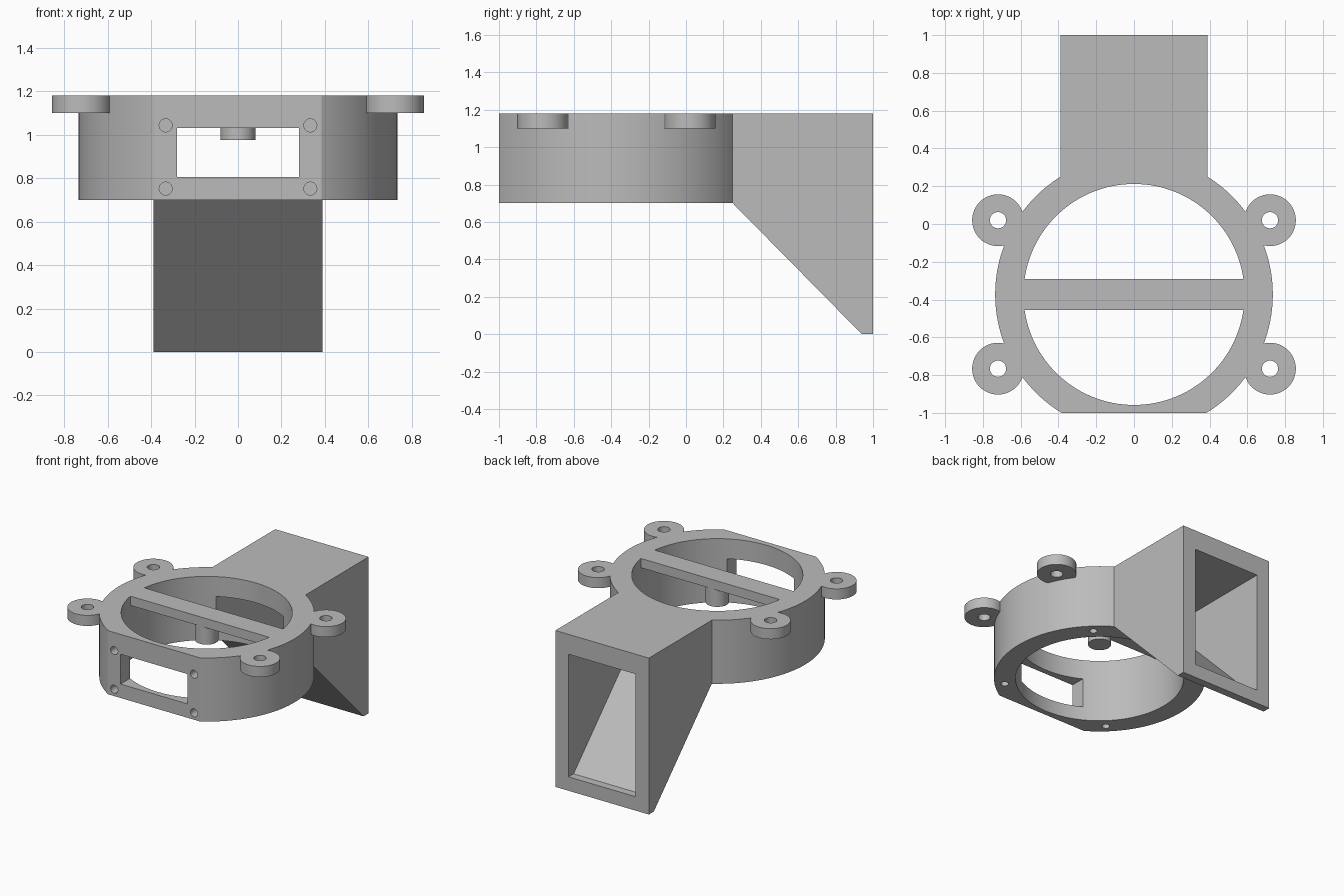
import bpy
import bmesh
import math
from mathutils import Matrix

old = bpy.data.objects.get("Cube")
if old:
    bpy.data.objects.remove(old, do_unlink=True)

RING_Y = -0.373          # centre of the round housing
BASE, TOP = 0.70, 1.18   # housing bottom and top

grey = bpy.data.materials.new("plain grey")
grey.use_nodes = True
grey.diffuse_color = (0.5, 0.5, 0.5, 1)
grey.node_tree.nodes["Principled BSDF"].inputs["Base Color"].default_value = (0.5, 0.5, 0.5, 1)


def finish(name, bm):
    bmesh.ops.recalc_face_normals(bm, faces=bm.faces)
    mesh = bpy.data.meshes.new(name)
    bm.to_mesh(mesh)
    bm.free()
    mesh.materials.append(grey)
    obj = bpy.data.objects.new(name, mesh)
    bpy.context.collection.objects.link(obj)
    return obj


def cylinder(name, x, y, z0, z1, radius, sides=48):
    bm = bmesh.new()
    bmesh.ops.create_cone(bm, cap_ends=True, segments=sides, radius1=radius, radius2=radius,
                          depth=z1 - z0, matrix=Matrix.Translation((x, y, (z0 + z1) / 2)))
    return finish(name, bm)


def side_profile(name, half_width, points):
    """Extrude a (y, z) outline across x, symmetric about the centre."""
    bm = bmesh.new()
    face = bm.faces.new([bm.verts.new((-half_width, y, z)) for y, z in points])
    moved = bmesh.ops.extrude_face_region(bm, geom=[face])["geom"]
    bmesh.ops.translate(bm, vec=(2 * half_width, 0, 0),
                        verts=[v for v in moved if isinstance(v, bmesh.types.BMVert)])
    return finish(name, bm)


def block(name, half_width, y0, y1, z0, z1):
    return side_profile(name, half_width, [(y0, z0), (y1, z0), (y1, z1), (y0, z1)])


def combine(target, tool, operation):
    """Apply a boolean and discard the tool."""
    tool.hide_render = True
    mod = target.modifiers.new(operation, "BOOLEAN")
    mod.operation = operation
    mod.solver = "EXACT"
    mod.object = tool
    bpy.context.view_layer.objects.active = target
    bpy.ops.object.modifier_apply(modifier=mod.name)
    bpy.data.objects.remove(tool, do_unlink=True)


# Round housing with a flat front
housing = cylinder("fan_duct_housing", 0, RING_Y, BASE, TOP, 0.735, 128)
combine(housing, block("flat_cutter", 1, -1.3, -1, 0.5, 1.4), "DIFFERENCE")

# Sloping outlet duct
combine(housing, side_profile("duct", 0.39, [
    (0.1, BASE), (0.25, BASE), (0.94, 0), (1, 0), (1, TOP), (0.1, TOP)]), "UNION")

# Mounting ears
ears = [(sx * 0.72, RING_Y + sy * 0.393) for sx in (-1, 1) for sy in (-1, 1)]
for x, y in ears:
    combine(housing, cylinder("ear", x, y, 1.10, TOP, 0.137), "UNION")

# Central bore, front window and flared air channel
combine(housing, cylinder("bore_cutter", 0, RING_Y, 0.5, 1.4, 0.585, 128), "DIFFERENCE")
combine(housing, block("window_cutter", 0.28, -1.2, -0.6, 0.805, 1.03), "DIFFERENCE")
combine(housing, side_profile("channel_cutter", 0.28, [
    (-0.1, 0.805), (0.25, 0.805), (0.94, 0.105), (1.2, 0.105), (1.2, 1.03), (-0.1, 1.03)]),
    "DIFFERENCE")

# Screw holes: through the ears, blind in the underside and in the front
for x, y in ears:
    combine(housing, cylinder("ear_hole", x, y, 1, 1.3, 0.043, 32), "DIFFERENCE")
for sx in (-1, 1):
    for sy in (-1, 1):
        combine(housing, cylinder("base_hole", sx * 0.46, RING_Y + sy * 0.48,
                                  0.6, 0.80, 0.027, 24), "DIFFERENCE")
    for z in (0.752, 1.043):
        hole = cylinder("front_hole", 0, 0, -0.1, 0.1, 0.03, 24)
        hole.data.transform(Matrix.Translation((sx * 0.333, -1, z))
                            @ Matrix.Rotation(math.pi / 2, 4, "X"))
        combine(housing, hole, "DIFFERENCE")

# Crossbar with a hanging post
combine(housing, block("crossbar", 0.65, -0.455, -0.29, 1.11, TOP), "UNION")
combine(housing, cylinder("post", 0, RING_Y, 0.975, 1.15, 0.08), "UNION")

# Smooth round walls, crisp edges
bpy.ops.object.select_all(action="DESELECT")
housing.select_set(True)
bpy.context.view_layer.objects.active = housing
bpy.ops.object.shade_smooth_by_angle(angle=math.radians(30))
